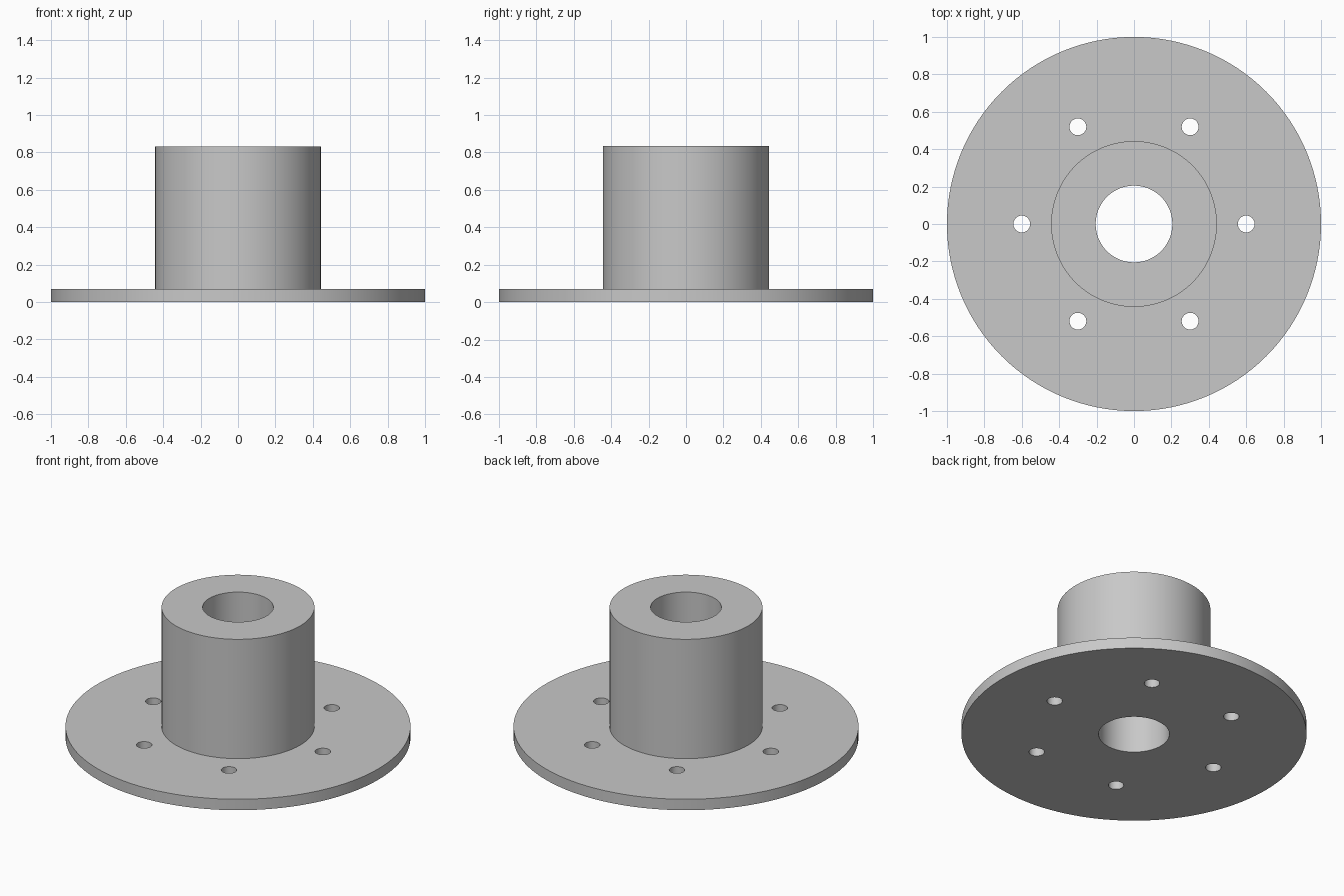
import bpy
import bmesh
from math import cos, sin, pi, radians
from mathutils import Matrix, Vector

cube = bpy.data.objects.get("Cube")
if cube:
    bpy.data.objects.remove(cube, do_unlink=True)

FLANGE_R, HUB_R, BORE_R = 1.0, 0.443, 0.205
FLANGE_H, HUB_H = 0.07, 0.833
BOLT_R, BOLT_CIRCLE, BOLTS = 0.045, 0.6, 6
SEGMENTS = 128

# Plain grey metal
grey = bpy.data.materials.new("grey_metal")
grey.use_nodes = True
color = (0.58, 0.58, 0.58, 1)
grey.diffuse_color = color
grey.node_tree.nodes["Principled BSDF"].inputs["Base Color"].default_value = color


def make_object(name, bm):
    bmesh.ops.recalc_face_normals(bm, faces=bm.faces)
    mesh = bpy.data.meshes.new(name)
    bm.to_mesh(mesh)
    bm.free()
    mesh.materials.append(grey)
    obj = bpy.data.objects.new(name, mesh)
    bpy.context.collection.objects.link(obj)
    return obj


# Flange and hub: one closed section revolved around the bore
section = [(BORE_R, 0), (FLANGE_R, 0), (FLANGE_R, FLANGE_H),
           (HUB_R, FLANGE_H), (HUB_R, HUB_H), (BORE_R, HUB_H)]
bm = bmesh.new()
rings = []
for i in range(SEGMENTS):
    a = 2 * pi * i / SEGMENTS
    rings.append([bm.verts.new((r * cos(a), r * sin(a), z)) for r, z in section])
for i, ring in enumerate(rings):
    following = rings[(i + 1) % SEGMENTS]
    for j in range(len(section)):
        k = (j + 1) % len(section)
        bm.faces.new((ring[j], following[j], following[k], ring[k]))
body = make_object("flanged_hub", bm)

# Bolt holes drilled through the flange
bm = bmesh.new()
for i in range(BOLTS):
    a = 2 * pi * i / BOLTS
    place = Vector((BOLT_CIRCLE * cos(a), BOLT_CIRCLE * sin(a), FLANGE_H / 2))
    bmesh.ops.create_cone(bm, cap_ends=True, segments=32, radius1=BOLT_R,
                          radius2=BOLT_R, depth=FLANGE_H * 3,
                          matrix=Matrix.Translation(place))
cutter = make_object("bolt_hole_cutter", bm)
cutter.hide_render = True

drill = body.modifiers.new("bolt_holes", "BOOLEAN")
drill.operation = "DIFFERENCE"
drill.solver = "EXACT"
drill.object = cutter

bpy.ops.object.select_all(action="DESELECT")
body.select_set(True)
bpy.context.view_layer.objects.active = body
bpy.ops.object.modifier_apply(modifier=drill.name)
bpy.data.objects.remove(cutter, do_unlink=True)

# Smooth walls with crisp rims
bpy.ops.object.shade_smooth_by_angle(angle=radians(30))
